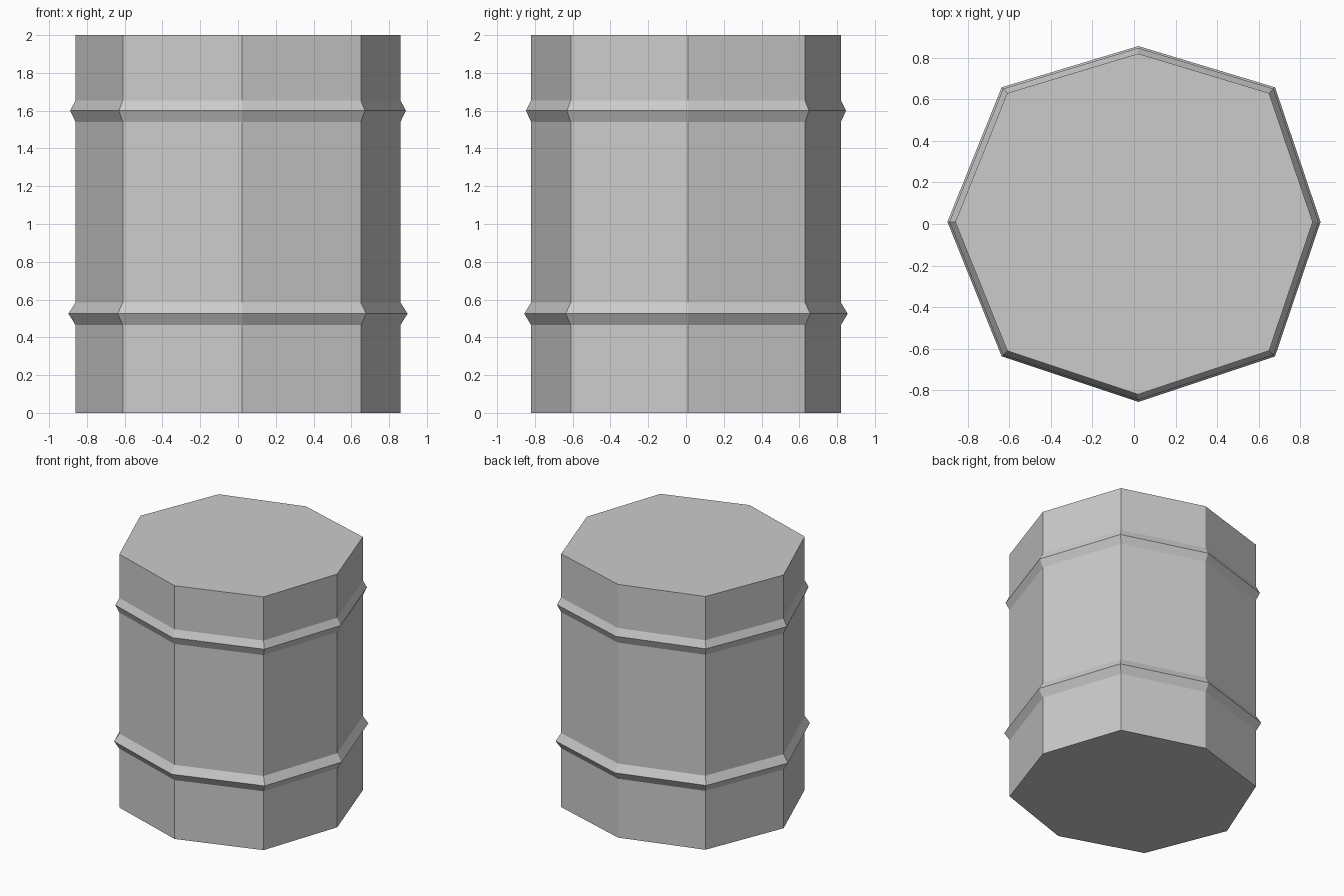
import bpy
import bmesh

cube = bpy.data.objects.get("Cube")
if cube:
    bpy.data.objects.remove(cube, do_unlink=True)

# Single grey material
grey = bpy.data.materials.new("plain_grey")
grey.use_nodes = True
colour = (0.6, 0.6, 0.6, 1.0)
grey.diffuse_color = colour
grey.node_tree.nodes["Principled BSDF"].inputs["Base Color"].default_value = colour

# Slightly uneven eight-sided outline, counter-clockwise from +x
OUTLINE = [(0.86, 0.01), (0.65, 0.63), (0.02, 0.82), (-0.61, 0.63),
           (-0.86, 0.01), (-0.61, -0.61), (0.02, -0.82), (0.65, -0.61)]

# Wall profile from bottom to top: (height, outline scale)
PROFILE = [(0.0, 1.0),
           (0.465, 1.0), (0.525, 1.044), (0.585, 1.0),   # lower hoop
           (1.54, 1.0), (1.60, 1.033), (1.655, 1.0),     # upper hoop
           (2.0, 1.0)]


def loft(name, outline, profile, material):
    """Stack scaled copies of the outline, skin them and cap both ends."""
    bm = bmesh.new()
    rings = [[bm.verts.new((x * s, y * s, z)) for x, y in outline]
             for z, s in profile]
    count = len(outline)
    for low, high in zip(rings, rings[1:]):
        for i in range(count):
            j = (i + 1) % count
            bm.faces.new((low[i], low[j], high[j], high[i]))
    bm.faces.new(rings[0][::-1])
    bm.faces.new(rings[-1])
    bmesh.ops.recalc_face_normals(bm, faces=bm.faces)
    mesh = bpy.data.meshes.new(name)
    bm.to_mesh(mesh)
    bm.free()
    mesh.materials.append(material)
    obj = bpy.data.objects.new(name, mesh)
    bpy.context.collection.objects.link(obj)
    return obj


# Barrel with its two raised hoops
loft("barrel", OUTLINE, PROFILE, grey)
